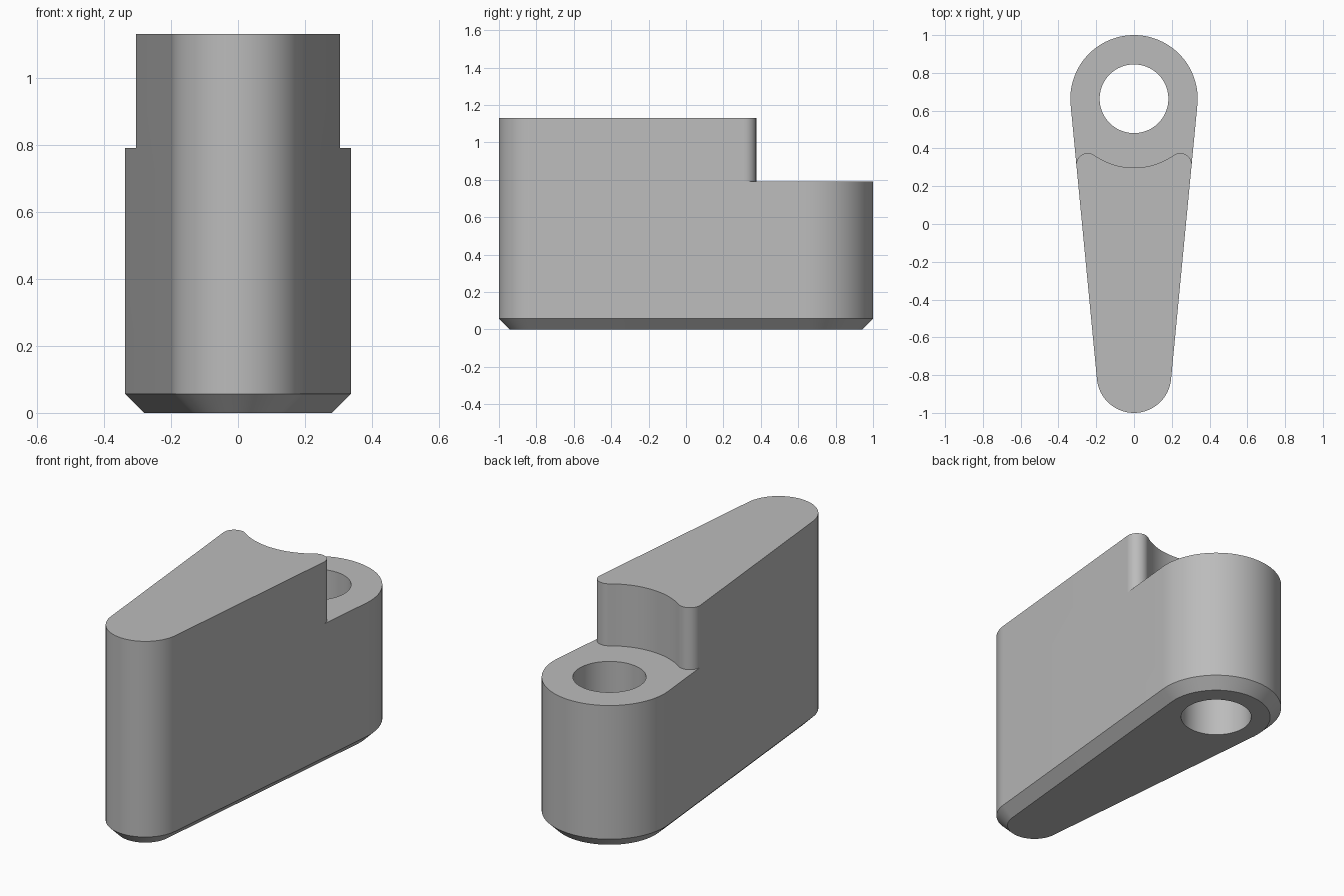
import bpy, bmesh
from math import asin, acos, pi, cos, sin
from mathutils import Vector

cube = bpy.data.objects.get("Cube")
if cube:
    bpy.data.objects.remove(cube, do_unlink=True)

# Main dimensions
EYE, TIP = Vector((0, 0.663)), Vector((0, -0.803))   # centres of the two round ends
EYE_R, TIP_R, HOLE_R = 0.337, 0.197, 0.182
STEP_R, FILLET_R = 0.365, 0.06
HEIGHT, SHELF, CHAMFER = 1.13, 0.79, 0.057
TAPER = asin((EYE_R - TIP_R) / (EYE.y - TIP.y))

metal = bpy.data.materials.new("plain grey")
metal.use_nodes = True
metal.diffuse_color = (0.5, 0.5, 0.5, 1)
metal.node_tree.nodes["Principled BSDF"].inputs["Base Color"].default_value = (0.5, 0.5, 0.5, 1)


def arc(centre, radius, start, end, steps):
    angles = (start + (end - start) * i / steps for i in range(steps + 1))
    return [centre + radius * Vector((cos(a), sin(a))) for a in angles]


def outline(inset):
    """Tapered outline wrapped round both end circles."""
    return (arc(EYE, EYE_R - inset, -TAPER, pi + TAPER, 64)
            + arc(TIP, TIP_R - inset, pi + TAPER, 2 * pi - TAPER, 48))


def loft(name, layers):
    """Closed solid through matching outlines given as (points, z)."""
    bm = bmesh.new()
    rings = [[bm.verts.new((p.x, p.y, z)) for p in pts] for pts, z in layers]
    for low, high in zip(rings, rings[1:]):
        for i in range(len(low)):
            bm.faces.new((low[i - 1], low[i], high[i], high[i - 1]))
    bm.faces.new(rings[0][::-1])
    bm.faces.new(rings[-1])
    bmesh.ops.recalc_face_normals(bm, faces=bm.faces)
    mesh = bpy.data.meshes.new(name)
    bm.to_mesh(mesh)
    bm.free()
    obj = bpy.data.objects.new(name, mesh)
    bpy.context.collection.objects.link(obj)
    mesh.materials.append(metal)
    return obj


def cut(target, cutter):
    cutter.hide_render = True
    mod = target.modifiers.new("cut", 'BOOLEAN')
    mod.operation, mod.solver, mod.object = 'DIFFERENCE', 'EXACT', cutter
    bpy.context.view_layer.objects.active = target
    bpy.ops.object.modifier_apply(modifier=mod.name)
    bpy.data.objects.remove(cutter, do_unlink=True)


# Tapered body with chamfered base
body = loft("lever_body", [(outline(CHAMFER), 0), (outline(0), CHAMFER), (outline(0), HEIGHT)])

# Through hole in the wide end
circle = arc(EYE, HOLE_R, 0, 2 * pi, 64)[:-1]
cut(body, loft("hole_cutter", [(circle, -1), (circle, 2)]))

# Step: hollow arc round the eye, with rounded corners at the sides
reach = STEP_R + FILLET_R
turn = -TAPER - acos((EYE_R - FILLET_R) / reach)
fillet_centre = EYE + reach * Vector((cos(turn), sin(turn)))
side = Vector((cos(TAPER), -sin(TAPER)))
half = arc(EYE, STEP_R, -pi / 2, turn, 24)
half += arc(fillet_centre, FILLET_R, turn + pi, -TAPER, 16)[1:]
half += [half[-1] + side, Vector((1.5, 1.5))]
step = half + [Vector((-p.x, p.y)) for p in half[:0:-1]]
cut(body, loft("step_cutter", [(step, SHELF), (step, 2)]))

# Smooth round walls, crisp edges
bpy.ops.object.select_all(action='DESELECT')
body.select_set(True)
bpy.context.view_layer.objects.active = body
bpy.ops.object.shade_smooth_by_angle(angle=0.5)
